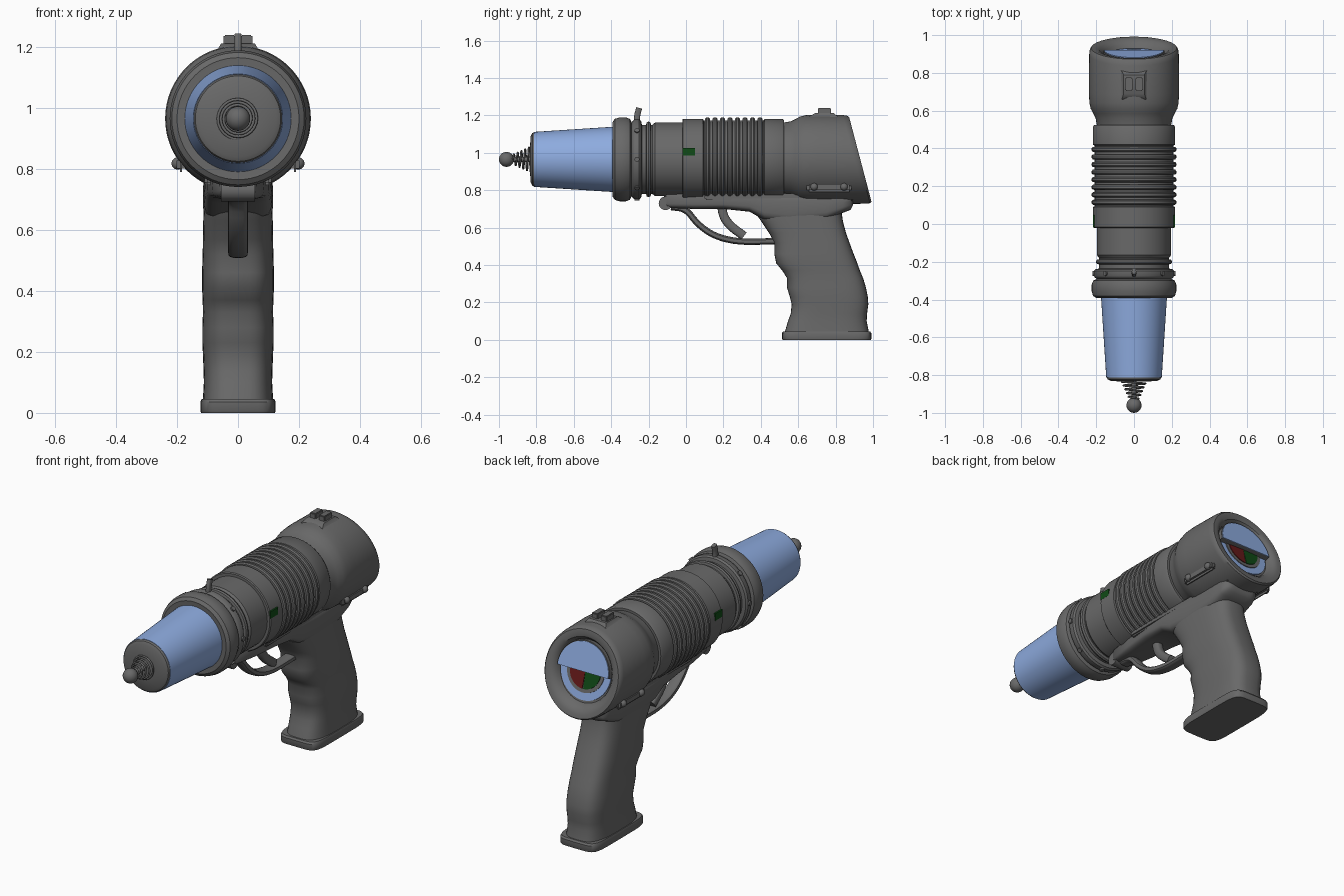
import bpy, bmesh, math
from mathutils import Vector, Matrix

if "Cube" in bpy.data.objects:
    bpy.data.objects.remove(bpy.data.objects["Cube"], do_unlink=True)

AXIS_Z = 0.965   # height of the barrel axis
SLOPE = 0.264    # lean of the rear face


def material(name, color):
    m = bpy.data.materials.new(name)
    m.use_nodes = True
    m.diffuse_color = (*color, 1)
    m.node_tree.nodes["Principled BSDF"].inputs["Base Color"].default_value = (*color, 1)
    return m


GREY = material("dark_grey", (0.14, 0.14, 0.14))
BLUE = material("light_blue", (0.27, 0.41, 0.74))
GREEN = material("dark_green", (0.005, 0.07, 0.008))
RED = material("dark_red", (0.13, 0.01, 0.01))


def finish(name, bm, mat, angle=35):
    bmesh.ops.remove_doubles(bm, verts=bm.verts, dist=1e-5)
    bmesh.ops.recalc_face_normals(bm, faces=bm.faces)
    me = bpy.data.meshes.new(name)
    bm.to_mesh(me)
    bm.free()
    me.materials.append(mat)
    ob = bpy.data.objects.new(name, me)
    bpy.context.collection.objects.link(ob)
    bpy.ops.object.select_all(action="DESELECT")
    ob.select_set(True)
    bpy.context.view_layer.objects.active = ob
    bpy.ops.object.shade_smooth_by_angle(angle=math.radians(angle))
    return ob


def skin(name, rings, mat, angle=35):
    """Bridge equal rings of points and cap both ends."""
    bm = bmesh.new()
    rows = [[bm.verts.new(p) for p in ring] for ring in rings]
    n = len(rows[0])
    for a, b in zip(rows, rows[1:]):
        for i in range(n):
            j = (i + 1) % n
            bm.faces.new((a[i], a[j], b[j], b[i]))
    bm.faces.new(rows[0])
    bm.faces.new(rows[-1])
    return finish(name, bm, mat, angle)


def lathe(name, profile, mat, lean=False, n=64):
    """Turn (y, radius) pairs about the barrel axis."""
    rings = []
    for y, r in profile:
        w = min(1, max(0, (y - 0.65) / 0.2)) * SLOPE if lean else 0
        ring = []
        for i in range(n):
            a = math.tau * i / n
            z = r * math.sin(a)
            ring.append((r * math.cos(a), y - w * z, AXIS_Z + z))
        rings.append(ring)
    return skin(name, rings, mat)


def rounded(hx, hy, power, n=32):
    """Points of a rounded rectangle."""
    pts = []
    for i in range(n):
        c, s = math.cos(math.tau * i / n), math.sin(math.tau * i / n)
        pts.append((hx * math.copysign(abs(c) ** (2 / power), c),
                    hy * math.copysign(abs(s) ** (2 / power), s)))
    return pts


def sweep(name, path, hx, thick, mat):
    """Sweep a flat rounded strip along (y, z) points, smoothed."""
    for _ in range(2):
        q = [path[0]]
        for a, b in zip(path, path[1:]):
            q += [tuple(u + (v - u) * t for u, v in zip(a, b)) for t in (0.25, 0.75)]
        path = q + [path[-1]]
    rings = []
    for i, (y, z) in enumerate(path):
        a, b = path[max(0, i - 1)], path[min(len(path) - 1, i + 1)]
        t = Vector((b[0] - a[0], b[1] - a[1])).normalized()
        rings.append([(u, y - t.y * v, z + t.x * v) for u, v in rounded(hx, thick, 3, 16)])
    return skin(name, rings, mat)


def ball(name, loc, r, mat):
    bm = bmesh.new()
    bmesh.ops.create_uvsphere(bm, u_segments=24, v_segments=14, radius=r,
                              matrix=Matrix.Translation(loc))
    return finish(name, bm, mat)


def rod(name, a, b, r, mat):
    a, b = Vector(a), Vector(b)
    m = Matrix.Translation((a + b) / 2) @ (b - a).to_track_quat("Z", "Y").to_matrix().to_4x4()
    bm = bmesh.new()
    bmesh.ops.create_cone(bm, cap_ends=True, segments=20, radius1=r, radius2=r,
                          depth=(b - a).length, matrix=m)
    return finish(name, bm, mat)


def block(name, loc, size, mat, bevel=0.0):
    bm = bmesh.new()
    bmesh.ops.create_cube(bm, matrix=Matrix.Translation(loc) @ Matrix.Diagonal((*size, 1)))
    if bevel:
        bmesh.ops.bevel(bm, geom=bm.edges[:], offset=bevel, segments=2, affect="EDGES")
    return finish(name, bm, mat)


# Emitter: ball, spring, cap and tapered nozzle
ball("emitter_ball", (0, -0.96, AXIS_Z), 0.04, GREY)
rod("emitter_stem", (0, -0.95, AXIS_Z), (0, -0.8, AXIS_Z), 0.014, GREY)
curve = bpy.data.curves.new("emitter_spring", "CURVE")
curve.dimensions = "3D"
curve.bevel_depth = 0.005
curve.bevel_resolution = 2
spline = curve.splines.new("POLY")
COUNT = 120
spline.points.add(COUNT)
for i, p in enumerate(spline.points):
    t = i / COUNT
    a, r = t * 5 * math.tau, 0.025 + 0.045 * t
    p.co = (r * math.cos(a), -0.925 + 0.1 * t, AXIS_Z + r * math.sin(a), 1)
curve.materials.append(GREY)
bpy.context.collection.objects.link(bpy.data.objects.new("emitter_spring", curve))
lathe("nozzle_cap", [(-0.835, 0.06), (-0.83, 0.125), (-0.822, 0.14), (-0.81, 0.146), (-0.79, 0.146)], GREY)
lathe("nozzle", [(-0.812, 0.147), (-0.38, 0.175)], BLUE)

# Collar rings and neck
lathe("front_collar", [(-0.39, 0.175), (-0.392, 0.2), (-0.38, 0.217), (-0.355, 0.224), (-0.32, 0.224),
                       (-0.3, 0.216), (-0.292, 0.2), (-0.292, 0.15)], GREY)
lathe("second_collar", [(-0.295, 0.19), (-0.283, 0.208), (-0.275, 0.213), (-0.25, 0.213),
                        (-0.24, 0.205), (-0.235, 0.18)], GREY)
lathe("thin_collar", [(-0.215, 0.18), (-0.21, 0.198), (-0.2, 0.202), (-0.19, 0.198), (-0.185, 0.18)], GREY)
lathe("neck", [(-0.3, 0.185), (-0.18, 0.185), (-0.165, 0.197), (0.0, 0.197)], GREY)
for i in range(8):
    a = math.tau * i / 8
    d = Vector((math.cos(a), 0, math.sin(a)))
    c = Vector((0, -0.262, AXIS_Z))
    rod("collar_peg", c + d * 0.19, c + d * 0.221, 0.013, GREY)
sweep("front_sight", [(-0.262, 1.16), (-0.262, 1.2), (-0.25, 1.24)], 0.012, 0.016, GREY)

# Main tube with cooling ribs
lathe("main_tube", [(-0.02, 0.19), (-0.02, 0.212), (-0.015, 0.217), (0.09, 0.217), (0.095, 0.208),
                    (0.415, 0.208), (0.42, 0.217), (0.515, 0.217), (0.525, 0.21), (0.525, 0.19)], GREY)
for i in range(8):
    y = 0.115 + i * 0.04
    lathe("cooling_rib", [(y - 0.015, 0.2), (y - 0.013, 0.218), (y - 0.006, 0.224),
                          (y + 0.006, 0.224), (y + 0.013, 0.218), (y + 0.015, 0.2)], GREY)

# Rear housing with leaning, recessed back
lathe("rear_housing", [(0.5, 0.19), (0.53, 0.198), (0.56, 0.203), (0.585, 0.215), (0.61, 0.229),
                       (0.64, 0.236), (0.7, 0.239), (0.9, 0.237), (0.922, 0.234), (0.932, 0.226),
                       (0.932, 0.205), (0.925, 0.185), (0.905, 0.168), (0.885, 0.162), (0.885, 0.05)],
      GREY, lean=True)

# Rear sight: tapered saddle with two prongs
skin("rear_sight", [[(-w, y0, z), (w, y0, z), (w, y1, z), (-w, y1, z)]
                    for z, w, y0, y1 in ((1.15, 0.13, 0.63, 0.84), (1.195, 0.065, 0.66, 0.81),
                                         (1.212, 0.055, 0.69, 0.79))], GREY)
for s in (-1, 1):
    block("sight_prong", (s * 0.028, 0.74, 1.217), (0.038, 0.07, 0.046), GREY, 0.004)

# Rear gauge: layered pie plates on the leaning face
UP = Vector((0, -SLOPE, 1)).normalized()
OUT = Vector((0, 1, SLOPE)).normalized()


def pie(name, r, start, end, low, high, mat):
    c = Vector((0, 0.885, AXIS_Z))
    arc = [math.radians(start + (end - start) * i / 32) for i in range(33)]
    rings = [[c + OUT * h + Vector((r * math.cos(a), 0, 0)) + UP * r * math.sin(a) for a in arc]
             for h in (low, high)]
    if end - start < 179:
        for ring, h in zip(rings, (low, high)):
            ring.append(c + OUT * h)
    return skin(name, rings, mat)


pie("gauge_back", 0.155, 180, 360, 0, 0.006, BLUE)
pie("gauge_dial", 0.115, 180, 360, 0.004, 0.01, GREY)
pie("gauge_green", 0.095, 182, 268, 0.008, 0.014, GREEN)
pie("gauge_red", 0.095, 272, 358, 0.008, 0.014, RED)
pie("gauge_hood", 0.162, 0, 180, 0, 0.034, GREY)
pie("gauge_hood_plate", 0.158, 0, 180, 0.032, 0.038, BLUE)

# Side windows and screw plates
for s in (-1, 1):
    block("side_window", (s * 0.2125, 0.015, 1.005), (0.009, 0.066, 0.04), GREEN)
    block("screw_plate", (s * 0.187, 0.765, 0.815), (0.03, 0.24, 0.05), GREY, 0.012)
    for y in (0.685, 0.845):
        ball("plate_screw", (s * 0.198, y, 0.818), 0.02, GREY)

# Frame under the barrel: (y, bottom, top, half width)
FRAME = ((-0.13, 0.72, 0.75, 0.03), (-0.1, 0.705, 0.79, 0.06), (0.05, 0.70, 0.79, 0.085),
         (0.2, 0.70, 0.79, 0.1), (0.34, 0.685, 0.79, 0.108), (0.42, 0.64, 0.79, 0.112),
         (0.55, 0.62, 0.79, 0.115), (0.75, 0.64, 0.79, 0.115), (0.84, 0.68, 0.79, 0.112),
         (0.88, 0.695, 0.79, 0.1), (0.893, 0.72, 0.78, 0.07))
skin("frame", [[(u, y, (b + t) / 2 + v) for u, v in rounded(w, (t - b) / 2, 4)]
               for y, b, t, w in FRAME], GREY, 50)
block("frame_rail", (0, 0.5, 0.765), (0.22, 0.8, 0.035), GREY, 0.008)
rod("hinge_pin", (-0.055, -0.11, 0.73), (0.055, -0.11, 0.73), 0.036, GREY)

# Trigger guard and trigger
sweep("trigger_guard", [(-0.08, 0.71), (0.0, 0.70), (0.06, 0.62), (0.15, 0.555), (0.27, 0.525),
                        (0.4, 0.525), (0.52, 0.53)], 0.032, 0.017, GREY)
sweep("trigger", [(0.19, 0.72), (0.2, 0.66), (0.235, 0.61), (0.31, 0.555)], 0.024, 0.024, GREY)

# Grip with finger swells: (z, front, back, half width)
GRIP = ((0.03, 0.525, 0.98, 0.116), (0.1, 0.545, 0.966, 0.112), (0.14, 0.56, 0.968, 0.113),
        (0.19, 0.565, 0.975, 0.115), (0.23, 0.555, 0.972, 0.117), (0.28, 0.54, 0.962, 0.117),
        (0.33, 0.54, 0.947, 0.115), (0.37, 0.515, 0.93, 0.116), (0.41, 0.482, 0.916, 0.118),
        (0.46, 0.472, 0.896, 0.118), (0.52, 0.472, 0.874, 0.116), (0.57, 0.445, 0.856, 0.115),
        (0.63, 0.405, 0.84, 0.114), (0.68, 0.37, 0.832, 0.112), (0.75, 0.34, 0.83, 0.11))
skin("grip", [[(u, (f + b) / 2 + v, z) for u, v in rounded(w, (b - f) / 2, 3.2, 40)]
              for z, f, b, w in GRIP], GREY, 50)
skin("grip_base", [[(u * k, 0.752 + v * k, z) for u, v in rounded(0.123, 0.239, 6, 40)]
                   for z, k in ((0, 0.985), (0.006, 1), (0.036, 1), (0.046, 0.97))], GREY)
